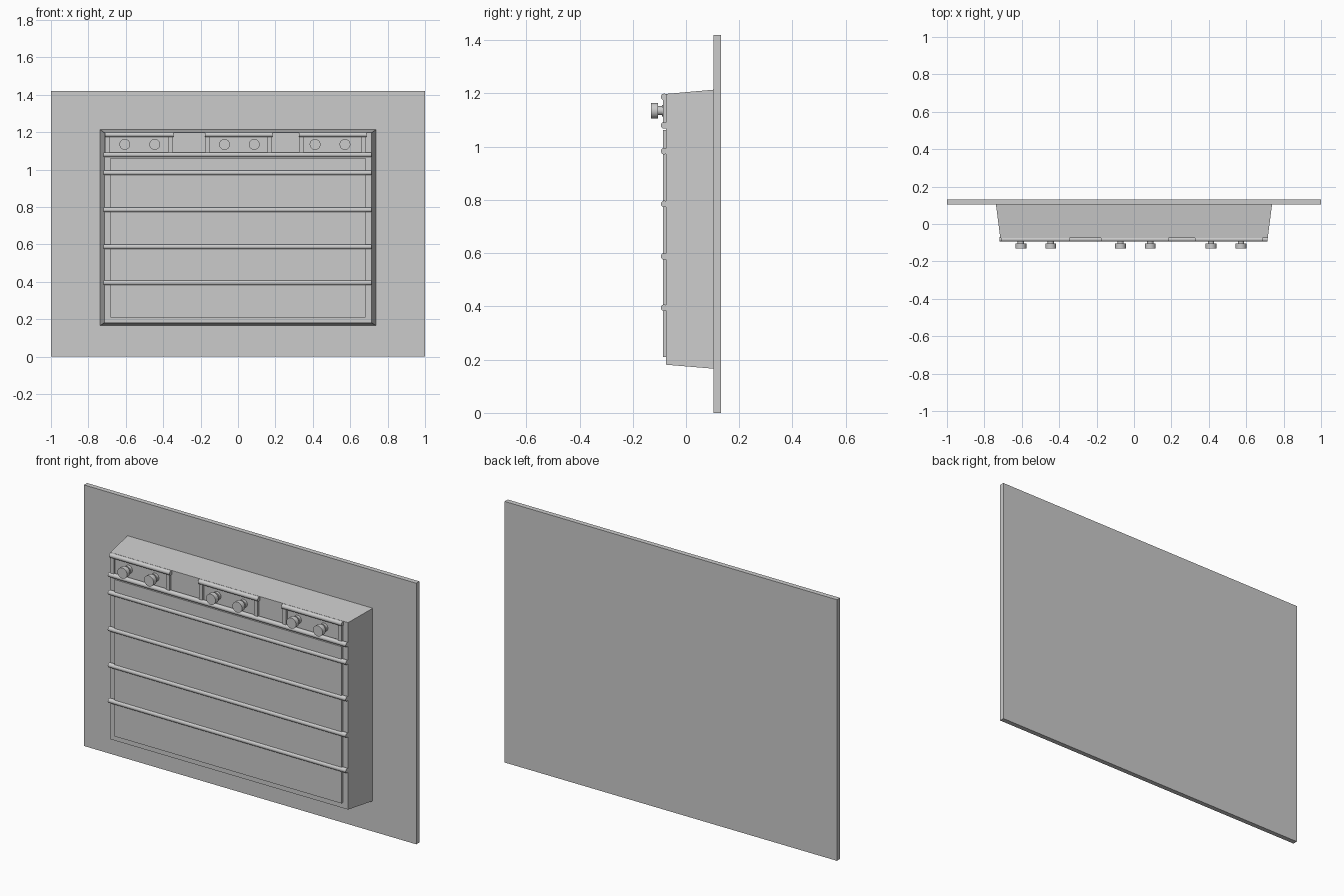
import bpy, bmesh, math
from mathutils import Matrix

if "Cube" in bpy.data.objects:
    bpy.data.objects.remove(bpy.data.objects["Cube"])


def finish(bm, name, smooth=False):
    bmesh.ops.recalc_face_normals(bm, faces=bm.faces)
    me = bpy.data.meshes.new(name)
    bm.to_mesh(me)
    bm.free()
    ob = bpy.data.objects.new(name, me)
    bpy.context.collection.objects.link(ob)
    if smooth:
        bpy.ops.object.select_all(action='DESELECT')
        ob.select_set(True)
        bpy.context.view_layer.objects.active = ob
        bpy.ops.object.shade_smooth_by_angle(angle=math.radians(40))
    return ob


def box(name, x0, x1, y0, y1, z0, z1):
    bm = bmesh.new()
    m = Matrix.Translation(((x0 + x1) / 2, (y0 + y1) / 2, (z0 + z1) / 2))
    bmesh.ops.create_cube(bm, size=1, matrix=m @ Matrix.Diagonal((x1 - x0, y1 - y0, z1 - z0, 1)))
    return finish(bm, name)


def rod(name, x0, x1, z, r=0.0125, y=-0.082):
    bm = bmesh.new()
    m = Matrix.Translation(((x0 + x1) / 2, y, z)) @ Matrix.Rotation(math.pi / 2, 4, 'Y')
    bmesh.ops.create_cone(bm, cap_ends=True, segments=12, radius1=r, radius2=r, depth=x1 - x0, matrix=m)
    return finish(bm, name, True)


def knob(name, x, z):
    # Stepped turned profile running forward along -y: (radius, y)
    profile = [(0.022, -0.072), (0.022, -0.09), (0.017, -0.09), (0.017, -0.105),
               (0.029, -0.105), (0.029, -0.131)]
    n = 20
    bm = bmesh.new()
    rings = [[bm.verts.new((x + r * math.cos(2 * math.pi * i / n), y, z + r * math.sin(2 * math.pi * i / n)))
              for i in range(n)] for r, y in profile]
    for a, b in zip(rings, rings[1:]):
        for i in range(n):
            bm.faces.new((a[i], a[(i + 1) % n], b[(i + 1) % n], b[i]))
    bm.faces.new(rings[0])
    bm.faces.new(rings[-1])
    return finish(bm, name, True)


# Back panel
box("back_panel", -1, 1, 0.104, 0.131, 0, 1.42)

# Tapered cabinet body
bm = bmesh.new()
loops = [[bm.verts.new((sx * w, y, z)) for sx, z in ((-1, z0), (1, z0), (1, z1), (-1, z1))]
         for w, y, z0, z1 in ((0.738, 0.104, 0.166, 1.214), (0.715, -0.075, 0.181, 1.198))]
for i in range(4):
    j = (i + 1) % 4
    bm.faces.new((loops[0][i], loops[0][j], loops[1][j], loops[1][i]))
bm.faces.new(loops[0])
bm.faces.new(loops[1])
finish(bm, "cabinet_body")

# Raised front panel
box("front_panel", -0.683, 0.683, -0.086, -0.07, 0.21, 1.063)

# Long horizontal rails
for i, z in enumerate((1.08, 0.983, 0.785, 0.588, 0.395)):
    rod(f"rail_{i}", -0.718, 0.714, z)

# Control bays: short top rail, two posts and two knobs each
bays = ((-0.71, -0.346, -0.605, -0.445), (-0.176, 0.184, -0.072, 0.087), (0.326, 0.688, 0.412, 0.572))
for i, (x0, x1, ka, kb) in enumerate(bays):
    rod(f"bay_rail_{i}", x0, x1, 1.187)
    for j, px in enumerate((x0 + 0.012, x1 - 0.016)):
        box(f"bay_post_{i}_{j}", px - 0.011, px + 0.011, -0.086, -0.07, 1.08, 1.187)
    for j, kx in enumerate((ka, kb)):
        knob(f"knob_{i}_{j}", kx, 1.135)
